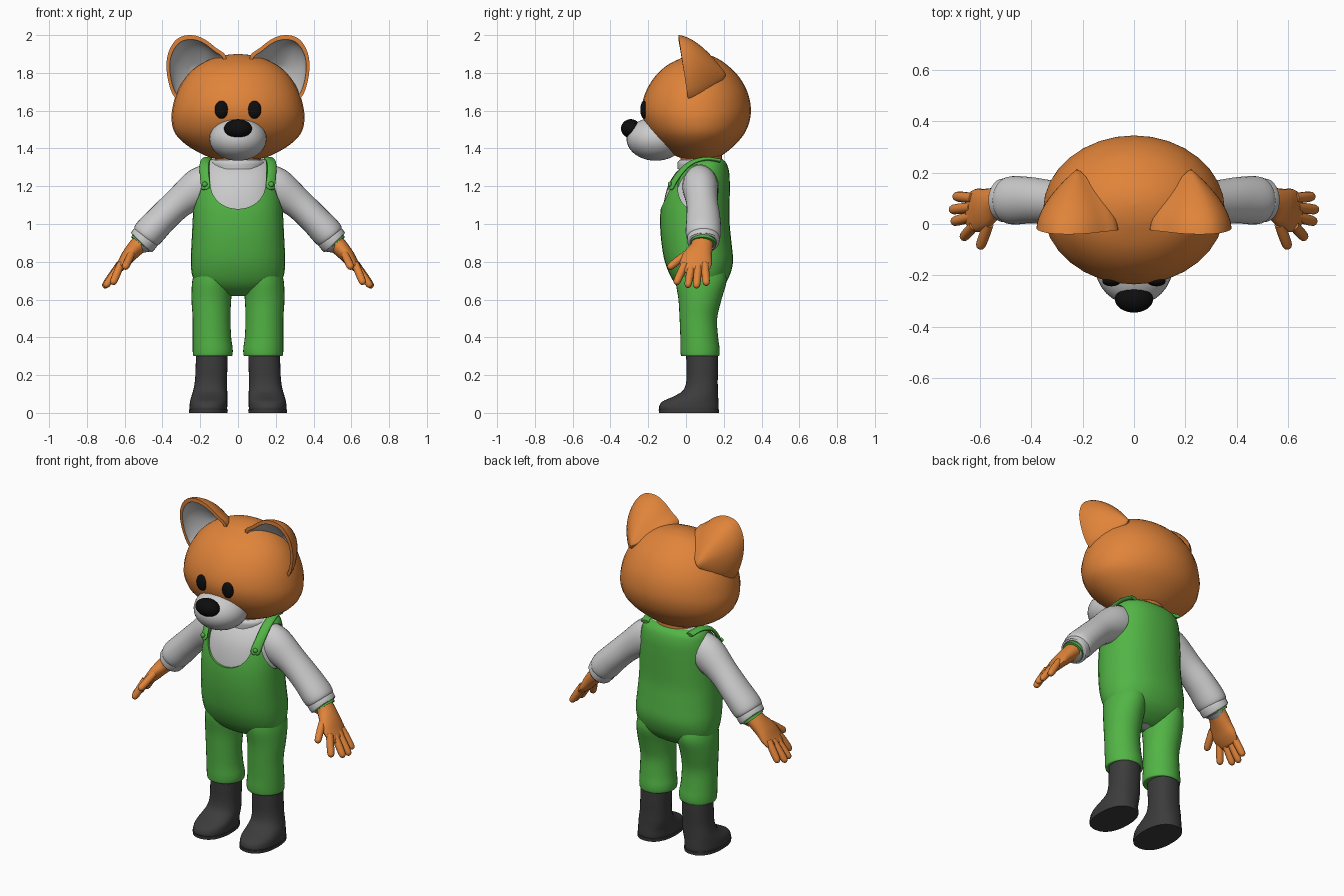
import bpy, bmesh, math
from mathutils import Vector

if "Cube" in bpy.data.objects:
    bpy.data.objects.remove(bpy.data.objects["Cube"])


def material(name, *rgb):
    m = bpy.data.materials.new(name)
    m.use_nodes = True
    m.diffuse_color = (*rgb, 1)
    m.node_tree.nodes["Principled BSDF"].inputs["Base Color"].default_value = (*rgb, 1)
    return m


ORANGE = material("orange fur", .75, .23, .042)
PALE = material("pale grey", .6, .6, .6)
GREEN = material("overall green", .085, .46, .06)
BOOT = material("boot charcoal", .045, .045, .045)
BLACK = material("black", .004, .004, .004)
made = []


def finish(name, bm, mats, mirror=False):
    bmesh.ops.recalc_face_normals(bm, faces=bm.faces)
    me = bpy.data.meshes.new(name)
    bm.to_mesh(me)
    bm.free()
    for m in mats:
        me.materials.append(m)
    ob = bpy.data.objects.new(name, me)
    bpy.context.scene.collection.objects.link(ob)
    if mirror:
        ob.modifiers.new("Mirror", "MIRROR")
    made.append(ob)
    return ob


def smooth(rows, k=4, closed=False):
    """Catmull-Rom interpolation through rows of numbers."""
    n, out = len(rows), []
    pick = (lambda i: rows[i % n]) if closed else (lambda i: rows[max(0, min(n - 1, i))])
    for i in range(n if closed else n - 1):
        for j in range(k):
            t = j / k
            out.append([b + t / 2 * (c - a + t * (2 * a - 5 * b + 4 * c - d + t * (3 * (b - c) + d - a)))
                        for a, b, c, d in zip(pick(i - 1), pick(i), pick(i + 1), pick(i + 2))])
    return out if closed else out + [list(rows[-1])]


def loft(name, rings, mats, mirror=False, split=None):
    """Skin over rings of points; faces after ring `split` get the second material."""
    bm = bmesh.new()
    vs = [[bm.verts.new(p) for p in r] for r in rings]
    n = len(vs[0])
    for k, (a, b) in enumerate(zip(vs, vs[1:])):
        for i in range(n):
            f = bm.faces.new((a[i], a[(i + 1) % n], b[(i + 1) % n], b[i]))
            f.material_index = int(split is not None and k >= split)
    bm.faces.new(vs[0])
    bm.faces.new(vs[-1]).material_index = int(split is not None)
    return finish(name, bm, mats, mirror)


def oval(c, u, v, power=2.0, n=32):
    def sp(a):
        return math.copysign(abs(a) ** (2 / power), a)
    return [Vector(c) + Vector(u) * sp(math.cos(t)) + Vector(v) * sp(math.sin(t))
            for t in (2 * math.pi * i / n for i in range(n))]


def stack(name, rows, mat, mirror=False, power=2.0, inset=0.0):
    """Upright body from rows (z, centre x, half width, front y, back y)."""
    rings = [oval((cx, (f + b) / 2, z), (rx - inset, 0, 0), (0, (b - f) / 2 - inset, 0), power)
             for z, cx, rx, f, b in smooth(rows)]
    return loft(name, rings, [mat], mirror)


def tube(name, rows, mat, side=(0, 1, 0), n=20):
    """Mirrored limb from rows (x, y, z, radius along side, other radius)."""
    rows = smooth(rows)
    pts = [Vector(r[:3]) for r in rows]
    rings = []
    for i, r in enumerate(rows):
        t = (pts[min(i + 1, len(pts) - 1)] - pts[max(i - 1, 0)]).normalized()
        u = Vector(side)
        u = (u - t * u.dot(t)).normalized()
        rings.append(oval(pts[i], u * r[3], t.cross(u) * r[4], n=n))
    return loft(name, rings, [mat], True)


def ball(name, c, r, mat, mirror=False):
    bm = bmesh.new()
    bmesh.ops.create_uvsphere(bm, u_segments=32, v_segments=20, radius=1)
    for v in bm.verts:
        v.co = Vector(c) + Vector(a * b for a, b in zip(v.co, r))
    return finish(name, bm, [mat], mirror)


# Head and face
stack("head", [(1.335, 0, .01, .08, .1), (1.345, 0, .12, -.01, .15), (1.37, 0, .19, -.07, .2),
               (1.42, 0, .275, -.135, .26), (1.48, 0, .333, -.19, .31), (1.55, 0, .352, -.225, .338),
               (1.62, 0, .346, -.234, .343), (1.7, 0, .322, -.213, .325), (1.78, 0, .275, -.165, .28),
               (1.84, 0, .21, -.1, .22), (1.88, 0, .125, -.02, .16), (1.895, 0, .06, .03, .115),
               (1.9, 0, .005, .07, .08)], ORANGE)
ball("muzzle", (0, -.16, 1.45), (.152, .155, .115), PALE)
ball("nose", (0, -.292, 1.505), (.074, .052, .05), BLACK)
ball("eye", (.087, -.222, 1.605), (.036, .02, .047), BLACK, True)

# Cupped ears: outer shell from the back to the rim, then the pale inside
outline = smooth([(.06, 1.87), (.12, 1.935), (.19, 1.985), (.255, 2.0), (.315, 1.985), (.357, 1.935),
                  (.378, 1.86), (.37, 1.76), (.335, 1.67), (.26, 1.63), (.15, 1.72)], 4, True)


def ear_ring(scale, t, back):
    s = scale * (1 - t ** 1.7)
    return [Vector((.22 + (x - .22) * s, (1 - t) * (-.04 + .15 * (2 - z)) + t * back, 1.79 + (z - 1.79) * s))
            for x, z in outline]


steps = [i / 10 for i in range(10)]
shell = [ear_ring(1, t, .215) for t in [.98] + steps[::-1]]
inside = [ear_ring(.89, t, .15) for t in steps]
loft("ear", shell + inside, [ORANGE, PALE], True, len(shell))

# Shirt body, neck and collar
torso = [(.62, 0, .06, .03, .12), (.635, 0, .13, 0, .15), (.67, 0, .205, -.045, .195),
         (.72, 0, .24, -.08, .228), (.8, 0, .25, -.112, .249), (.9, 0, .246, -.13, .241),
         (1.0, 0, .241, -.137, .231), (1.1, 0, .236, -.132, .231), (1.2, 0, .226, -.108, .232),
         (1.27, 0, .212, -.068, .229), (1.32, 0, .19, -.015, .215), (1.345, 0, .15, .03, .19)]
stack("shirt", torso, PALE, power=2.3, inset=.012)
stack("neck", [(1.25, 0, .125, -.03, .19), (1.33, 0, .122, -.03, .19), (1.4, 0, .12, -.03, .19)], ORANGE)
stack("collar", [(1.29, 0, .14, -.045, .2), (1.325, 0, .145, -.045, .205), (1.34, 0, .13, -.03, .195)], PALE)

# Overalls with a scooped bib and open armholes
overalls = stack("overalls", torso, GREEN, power=2.3)
scoop = [(.148 * math.cos(a), 1.24 - .16 * abs(math.sin(a)) ** .8)
         for a in (math.pi * i / 24 for i in range(25))] + [(-.148, 1.5), (.148, 1.5)]
bib_cutter = loft("bib_cutter", [[Vector((x, y, z)) for x, z in scoop] for y in (-.5, .08)], [GREEN])
arm_cutter = loft("armhole_cutter", [oval((x, .065, 1.19), (0, .108, 0), (0, 0, .125)) for x in (.175, .5)],
                  [GREEN], True)
for cutter in (bib_cutter, arm_cutter):
    cutter.hide_render = True
    mod = overalls.modifiers.new("Cut", "BOOLEAN")
    mod.operation, mod.solver, mod.object = "DIFFERENCE", "EXACT", cutter
    bpy.context.view_layer.objects.active = overalls
    bpy.ops.object.modifier_apply(modifier=mod.name)
    made.remove(cutter)
    bpy.data.objects.remove(cutter)

tube("strap", [(.168, -.083, 1.185, .01, .006), (.17, -.079, 1.195, .026, .01), (.178, -.04, 1.26, .026, .01),
               (.178, .02, 1.32, .026, .01), (.165, .1, 1.345, .026, .01), (.15, .18, 1.335, .026, .01)],
     GREEN, (.85, .5, 0))
ball("strap_button", (.176, -.086, 1.21), (.014, .01, .014), GREEN, True)

# Trouser legs with gathered hems
stack("trouser_leg", [(.3, .135, .095, -.018, .168), (.305, .134, .104, -.027, .177), (.34, .134, .106, -.03, .178),
                      (.4, .138, .102, -.03, .17), (.5, .14, .1, -.034, .165), (.6, .141, .105, -.04, .188),
                      (.7, .134, .108, -.055, .215), (.78, .12, .1, -.05, .2)], GREEN, True)

# Boots
stack("boot", [(.012, .157, .098, -.138, .17), (.03, .157, .1, -.143, .173), (.06, .155, .099, -.125, .172),
               (.09, .151, .095, -.06, .17), (.12, .147, .09, -.015, .169), (.17, .143, .085, .002, .168),
               (.25, .14, .084, .002, .17), (.33, .138, .084, 0, .17)], BOOT, True, 2.3)
stack("boot_sole", [(0, .157, .102, -.143, .175), (.018, .157, .103, -.145, .176)], BOOT, True, 2.3)

# Sleeves, cuffs and wrist trim
tube("sleeve", [(.13, .075, 1.215, .085, .1), (.2, .075, 1.195, .094, .105), (.31, .085, 1.115, .084, .083),
                (.4, .092, 1.03, .09, .08), (.468, .092, .958, .094, .083), (.492, .092, .93, .085, .074),
                (.495, .092, .926, .06, .05)], PALE, n=28)
tube("cuff", [(.482, .092, .938, .06, .055), (.485, .092, .935, .083, .075), (.505, .092, .908, .085, .076),
              (.512, .092, .9, .08, .07), (.513, .092, .899, .06, .05)], PALE, n=28)
tube("wrist_trim", [(.508, .092, .904, .07, .063), (.518, .091, .892, .069, .062)], GREEN)

# Hands
tube("palm", [(.5, .088, .915, .058, .05), (.54, .082, .875, .06, .045), (.58, .062, .83, .078, .038),
              (.61, .052, .79, .084, .03), (.64, .048, .755, .07, .02), (.645, .048, .75, .04, .01)], ORANGE)
fingers = {"thumb": ((.565, 0, .84), (.6, -.095, .765)), "index_finger": ((.62, -.005, .79), (.665, -.055, .68)),
           "middle_finger": ((.625, .03, .78), (.705, .008, .665)), "ring_finger": ((.63, .065, .78), (.712, .055, .662)),
           "little_finger": ((.625, .1, .79), (.697, .108, .675))}
for name, (a, b) in fingers.items():
    a, b = Vector(a), Vector(b)
    tube(name, [(*a.lerp(b, t), r, r) for t, r in ((0, .02), (.5, .021), (.85, .019), (.96, .013), (1, .004))],
         ORANGE, (.3, 1, .2), 12)

# Smooth shading with sharp edges kept
bpy.ops.object.select_all(action="DESELECT")
for ob in made:
    ob.select_set(True)
bpy.context.view_layer.objects.active = made[0]
bpy.ops.object.shade_smooth_by_angle(angle=math.radians(45))
